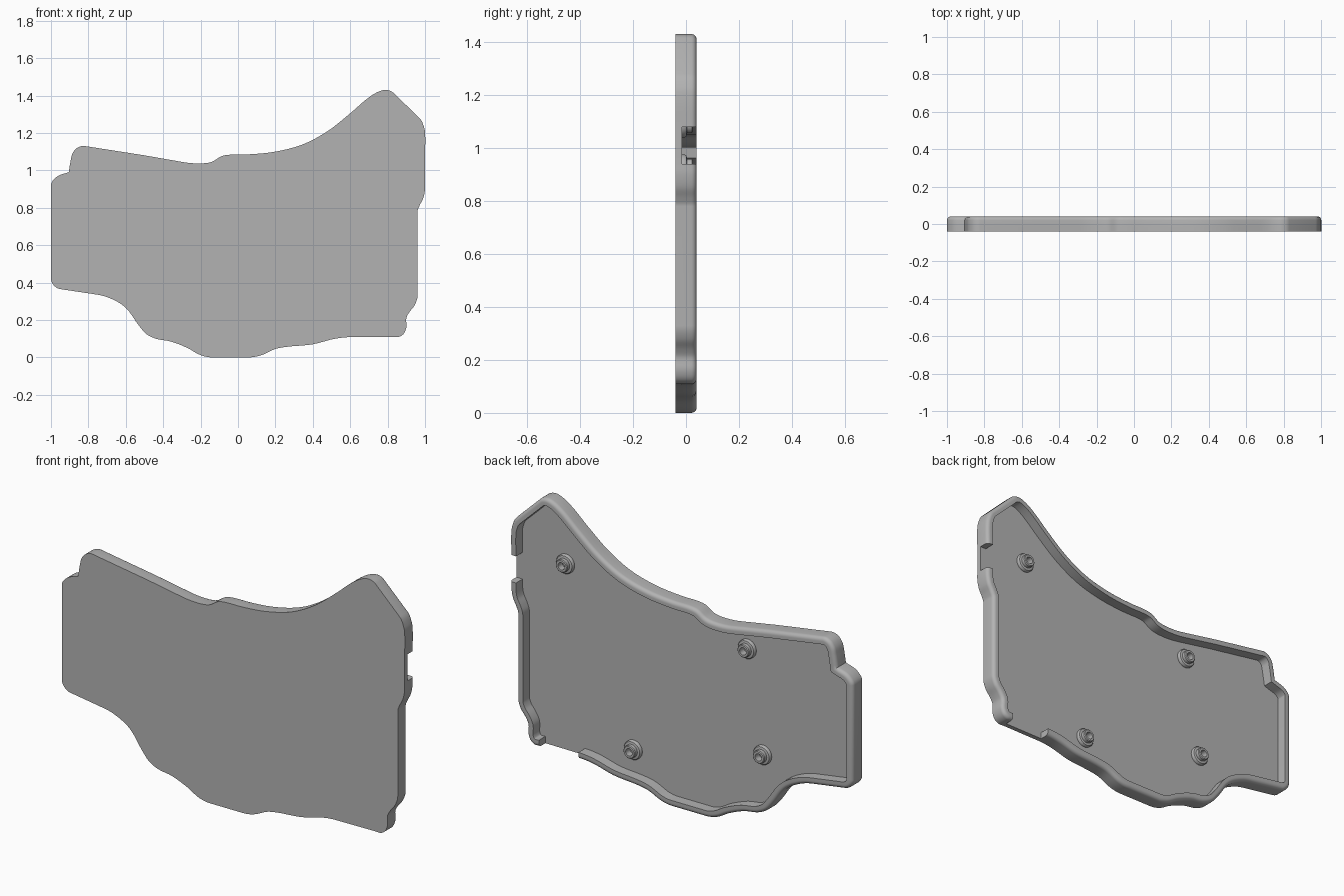
import bpy, bmesh, math
from mathutils import Vector
from mathutils.geometry import interpolate_bezier

cube = bpy.data.objects.get("Cube")
if cube:
    bpy.data.objects.remove(cube, do_unlink=True)

FRONT, FLOOR, BACK = -0.04, -0.015, 0.04   # depth levels of the panel
LONG = 0.19                                # spans longer than this stay straight

# Control points of the silhouette (x, z), clockwise from the lower right-hand side
CONTROL = [Vector(p) for p in (
    (-1, .42), (-1, .92), (-.97, .965), (-.905, .99), (-.895, 1.05), (-.885, 1.09),
    (-.86, 1.12), (-.82, 1.13), (-.5, 1.08), (-.3, 1.045), (-.2, 1.037),
    (-.14, 1.045), (-.09, 1.075), (-.05, 1.083), (.05, 1.085), (.2, 1.1),
    (.35, 1.14), (.48, 1.21), (.6, 1.305), (.7, 1.39), (.75, 1.42), (.79, 1.43),
    (.83, 1.415), (.97, 1.28), (.995, 1.23), (1, 1.2), (1, 1.08), (1, .94), (1, .9),
    (.99, .85), (.97, .81), (.96, .78), (.96, .33), (.945, .28), (.915, .24),
    (.9, .21), (.9, .16), (.885, .125), (.86, .11), (.83, .11), (.6, .108),
    (.52, .1), (.4, .07), (.25, .055), (.2, .045), (.12, .01), (.06, 0), (-.14, 0),
    (-.2, .012), (-.27, .05), (-.36, .085), (-.44, .1), (-.49, .125), (-.53, .17),
    (-.6, .265), (-.66, .305), (-.75, .335), (-.95, .365), (-.985, .385))]

grey = bpy.data.materials.new("plain_grey")
grey.use_nodes = True
grey.diffuse_color = (0.45, 0.45, 0.45, 1)
grey.node_tree.nodes["Principled BSDF"].inputs["Base Color"].default_value = grey.diffuse_color


def tangent(before, here, after, own):
    """Direction of the outline at a point, seen from one of its two spans."""
    a, b = here - before, after - here
    if a.normalized().dot(b.normalized()) < 0.6:
        return own.normalized()            # crisp corner
    if max(a.length, b.length) > LONG:
        return (a if a.length > b.length else b).normalized()
    return (a.normalized() + b.normalized()).normalized()


def smooth_outline(points):
    result, n = [], len(points)
    for i in range(n):
        o, p, q, r = (points[(i + k) % n] for k in (-1, 0, 1, 2))
        span = q - p
        if span.length > LONG:
            result.append(p)
            continue
        reach = span.length / 3
        h1 = p + tangent(o, p, q, span) * reach
        h2 = q - tangent(p, q, r, span) * reach
        result += [v.to_2d() for v in interpolate_bezier(p, h1, h2, q, 6)[:-1]]
    return result


def inward_normals(points):
    """Mitred inward offsets for a clockwise loop."""
    normals, n = [], len(points)
    for i in range(n):
        a = (points[i] - points[i - 1]).normalized()
        b = (points[(i + 1) % n] - points[i]).normalized()
        m = (a + b).normalized()
        normals.append(Vector((m.y, -m.x)) / max(m.dot(b), 0.6))
    return normals


def finish(bm, name):
    bmesh.ops.recalc_face_normals(bm, faces=bm.faces)
    mesh = bpy.data.meshes.new(name)
    bm.to_mesh(mesh)
    bm.free()
    mesh.materials.append(grey)
    obj = bpy.data.objects.new(name, mesh)
    bpy.context.collection.objects.link(obj)
    bpy.ops.object.select_all(action='DESELECT')
    obj.select_set(True)
    bpy.context.view_layer.objects.active = obj
    bpy.ops.object.shade_smooth_by_angle(angle=math.radians(35))
    return obj


outline = smooth_outline(CONTROL)
normals = inward_normals(outline)
count = len(outline)

# Flat panel
bm = bmesh.new()
face = bm.faces.new([bm.verts.new((p.x, FRONT, p.y)) for p in outline])
extruded = bmesh.ops.extrude_face_region(bm, geom=[face], use_keep_orig=True)
moved = [g for g in extruded["geom"] if isinstance(g, bmesh.types.BMVert)]
bmesh.ops.translate(bm, verts=moved, vec=(0, FLOOR - FRONT, 0))
finish(bm, "panel")

# Raised rim: section of (inset, depth) with a rounded outer edge
RADIUS, WIDTH = 0.02, 0.036
section = [(0, FLOOR)]
for k in range(6):
    t = math.radians(18 * k)
    section.append((RADIUS * (1 - math.cos(t)), BACK - RADIUS * (1 - math.sin(t))))
section += [(WIDTH, BACK), (WIDTH, FLOOR)]


def in_gap(p):
    side = p.x > 0.98 and 0.94 < p.y < 1.08
    bottom = p.y < 0.115 and 0.6 < p.x < 0.83
    return side or bottom


bm = bmesh.new()
rings = [[bm.verts.new((p.x + m.x * d, y, p.y + m.y * d)) for d, y in section]
         for p, m in zip(outline, normals)]
solid = [not in_gap((outline[i] + outline[(i + 1) % count]) / 2) for i in range(count)]
for i in range(count):
    ring, following = rings[i], rings[(i + 1) % count]
    if solid[i]:
        for j in range(len(section)):
            k = (j + 1) % len(section)
            bm.faces.new((ring[j], ring[k], following[k], following[j]))
    if solid[i] != solid[i - 1]:
        bm.faces.new(ring)                 # end cap beside a gap
bmesh.ops.delete(bm, geom=[v for v in bm.verts if not v.link_faces], context='VERTS')
finish(bm, "rim")


# Hollow screw bosses: lathed (radius, depth) profile
def boss(name, x, z, steps=32):
    profile = [(.05, FLOOR), (.05, -.004), (.046, .002), (.034, .004), (.034, .022),
               (.03, .026), (.019, .026), (.019, -.01), (0, -.01)]
    bm = bmesh.new()
    verts = [bm.verts.new((x + r, y, z)) for r, y in profile]
    edges = [bm.edges.new(pair) for pair in zip(verts, verts[1:])]
    bmesh.ops.spin(bm, geom=verts + edges, cent=(x, 0, z), axis=(0, 1, 0),
                   angle=math.tau, steps=steps, use_merge=False)
    bmesh.ops.remove_doubles(bm, verts=bm.verts, dist=0.0002)
    finish(bm, name)


for name, x, z in (("upper_left_boss", .71, 1.09), ("upper_right_boss", -.35, .925),
                   ("lower_left_boss", .315, .215), ("lower_right_boss", -.44, .39)):
    boss(name, x, z)
